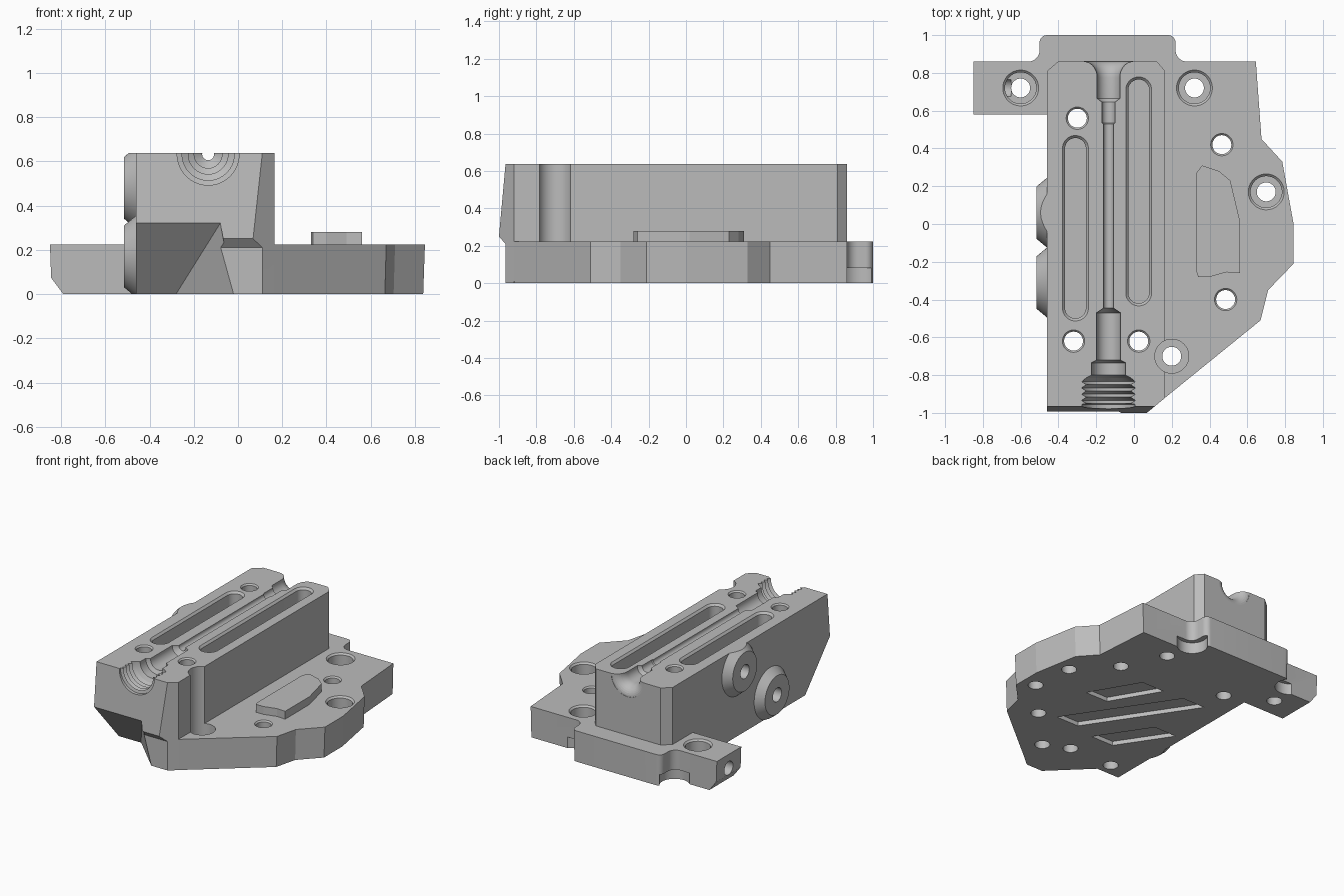
import bpy, bmesh
from math import sin, cos, pi, radians
from mathutils import Vector

if "Cube" in bpy.data.objects:
    bpy.data.objects.remove(bpy.data.objects["Cube"])

metal = bpy.data.materials.new("plain_grey")
metal.use_nodes = True
GREY = (0.5, 0.5, 0.5, 1)
metal.diffuse_color = GREY
metal.node_tree.nodes["Principled BSDF"].inputs["Base Color"].default_value = GREY


def finish(name, bm):
    bmesh.ops.recalc_face_normals(bm, faces=bm.faces)
    mesh = bpy.data.meshes.new(name)
    bm.to_mesh(mesh)
    bm.free()
    mesh.materials.append(metal)
    ob = bpy.data.objects.new(name, mesh)
    bpy.context.collection.objects.link(ob)
    return ob


def loft(name, rings):
    """Closed solid through rings of equal point count."""
    bm = bmesh.new()
    vs = [[bm.verts.new(p) for p in ring] for ring in rings]
    n = len(vs[0])
    bm.faces.new(vs[0])
    bm.faces.new(vs[-1])
    for a, b in zip(vs, vs[1:]):
        for i in range(n):
            j = (i + 1) % n
            bm.faces.new((a[i], a[j], b[j], b[i]))
    return finish(name, bm)


def prism(name, pts, z0, z1):
    return loft(name, [[(x, y, z) for x, y in pts] for z in (z0, z1)])


def arc(cx, cy, r, a0, a1, n=12):
    return [(cx + r * cos(radians(a0 + (a1 - a0) * i / n)),
             cy + r * sin(radians(a0 + (a1 - a0) * i / n))) for i in range(n + 1)]


def lathe(name, profile, loc, axis=(0, 0, 1), n=48):
    """Turned solid, profile is (radius, distance along axis)."""
    q = Vector((0, 0, 1)).rotation_difference(Vector(axis))
    angles = [2 * pi * (i + 0.5) / n for i in range(n)]
    return loft(name, [[Vector(loc) + q @ Vector((r * cos(a), r * sin(a), t)) for a in angles]
                       for r, t in profile])


def hull(name, pts):
    bm = bmesh.new()
    for p in pts:
        bm.verts.new(p)
    bmesh.ops.convex_hull(bm, input=bm.verts)
    return finish(name, bm)


def box(name, z0, z1):
    return prism(name, [(-2, -2), (2, -2), (2, 2), (-2, 2)], z0, z1)


def combine(tool, op="DIFFERENCE"):
    mod = body.modifiers.new("join", "BOOLEAN")
    mod.operation, mod.solver, mod.object = op, "EXACT", tool
    bpy.context.view_layer.objects.active = body
    bpy.ops.object.modifier_apply(modifier=mod.name)
    bpy.data.objects.remove(tool)


# Mounting plate with rear tab and side arm
outline = [(-0.85, 0.86), (-0.85, 0.58), (-0.45, 0.58), (-0.45, -0.96), (0.115, -0.96),
           (0.67, -0.51), (0.71, -0.35), (0.845, -0.21), (0.845, 0), (0.785, 0.33),
           (0.675, 0.45), (0.645, 0.86)]
outline += arc(0.28, 0.92, 0.06, -90, -180) + arc(0.18, 0.96, 0.04, 0, 90)
outline += arc(-0.46, 0.96, 0.04, 90, 180) + arc(-0.56, 0.92, 0.06, 0, -90)
body = loft("valve_body", [[(x * 0.99, y, -0.02) for x, y in outline],
                           [(x, y, 0.223) for x, y in outline]])

# Tall block with sloping front
def block_ring(z, front):
    d = front + 0.965
    return [(-0.46, front, z), (0.11 + 1.2 * d, front, z), (0.165, -0.92, z), (0.165, 0.81, z),
            (0.12, 0.862, z), (-0.4, 0.862, z), (-0.46, 0.81, z)]

combine(loft("block", [block_ring(-0.03, -0.965), block_ring(0.21, -0.965),
                       block_ring(0.25, -1.0), block_ring(0.66, -0.963)]), "UNION")

# Side bosses
bosses = [(0.06, 0.48), (-0.31, 0.17)]
for y, z in bosses:
    combine(lathe("side_boss", [(0.19, 0.1), (0.19, 0.06), (0.14, 0.0)][::-1],
                  (-0.515, y, z), (1, 0, 0)), "UNION")

# Raised pad
pad = [(0.33, 0.27), (0.36, 0.31), (0.45, 0.28), (0.51, 0.23), (0.56, 0.02), (0.56, -0.26),
       (0.49, -0.255), (0.4, -0.28), (0.34, -0.28), (0.33, -0.25)]
combine(prism("raised_pad", pad, 0.15, 0.28), "UNION")

# Trim flat top and bottom
combine(box("bottom_trim", -0.5, 0))
combine(box("top_trim", 0.637, 1))

# Undercut on the front corner
apex, heel, toe = (-0.08, -0.993, 0.32), (-0.28, -0.71, 0), (-0.02, -0.965, 0)
under = [apex, heel, toe, (-0.7, -0.993, 0.32), (-0.7, -0.71, 0)]
under += [(x, -1.3, z) for x, y, z in (apex, toe, under[3], under[4])]
under += [(x, y, -0.05) for x, y, z in under if z == 0]
combine(hull("front_undercut", under))

# Arm end chamfer, cross hole and tab reliefs
combine(loft("arm_chamfer", [[(-0.9, y, 0.147), (-0.9, y, -0.1), (-0.715, y, -0.1)]
                             for y in (0.5, 0.92)]))
combine(lathe("arm_cross_hole", [(0.05, -0.1), (0.05, 0.2)], (-0.85, 0.72, 0.12), (1, 0, 0)))
for x in (-0.56, 0.28):
    combine(lathe("tab_relief", [(0.1, -0.1), (0.1, 0.08)], (x, 0.93, 0)))

# Counterbored bolt holes
for x, y in [(-0.6, 0.72), (0.32, 0.72), (0.7, 0.17)]:
    combine(lathe("bolt_hole", [(0.05, -0.1), (0.05, 0.1), (0.083, 0.1), (0.083, 0.211),
                                (0.1, 0.228)], (x, y, 0)))
combine(lathe("corner_bolt_hole", [(0.05, -0.1), (0.05, 0.1), (0.09, 0.1), (0.09, 0.8)],
              (0.2, -0.7, 0)))

# Plain through holes
for x, y, top in [(0.465, 0.42, 0.223), (0.485, -0.4, 0.223), (-0.3, 0.56, 0.637),
                  (-0.32, -0.62, 0.637), (0.025, -0.62, 0.637)]:
    combine(lathe("through_hole", [(0.05, -0.1), (0.05, top - 0.01), (0.062, top + 0.003)],
                  (x, y, 0)))
combine(lathe("blind_hole", [(0.05, -0.1), (0.05, 0.1)], (0.735, -0.13, 0)))

# Long top pockets
for x, y0, y1 in [(-0.31, -0.515, 0.47), (0.025, -0.435, 0.78)]:
    rings = []
    for r, z in [(0.055, 0.5), (0.055, 0.622), (0.072, 0.641)]:
        ring = arc(x, y1 - 0.07, r, 0, 180, 24) + arc(x, y0 + 0.07, r, 180, 360, 24)
        rings.append([(px, py, z) for px, py in ring])
    combine(loft("top_pocket", rings))

# Stepped lengthwise bore with thread and rear flare
bore = [(0.14, -1.1), (0.14, -0.955)]
for i in range(4):
    t = -0.95 + i * 0.033
    bore += [(0.118, t), (0.142, t + 0.016)]
bore += [(0.118, -0.815), (0.09, -0.8), (0.09, -0.735), (0.063, -0.72), (0.063, -0.47),
         (0.027, -0.445), (0.027, 0.53), (0.035, 0.535), (0.035, 0.645), (0.06, 0.665)]
bore += [(0.13 - 0.07 * cos(radians(a)), 0.775 + 0.085 * sin(radians(a)))
         for a in range(0, 91, 10)] + [(0.14, 0.95)]
combine(lathe("main_bore", bore, (-0.135, 0, 0.632), (0, 1, 0)))

# Ports in the bosses
for y, z in bosses:
    combine(lathe("boss_port", [(0.05, -0.1), (0.05, 0.13)], (-0.515, y, z), (1, 0, 0)))

# Slanted recesses underneath
for x, y, lx, ly in [(0.23, 0.18, -0.1, 0.17), (0.03, 0, -0.24, 0.36), (-0.19, -0.23, -0.12, 0.18)]:
    w = 0.09
    combine(prism("under_recess", [(x - lx - w, y - ly), (x - lx + w, y - ly),
                                   (x + lx + w, y + ly), (x + lx - w, y + ly)], -0.1, 0.03))

# Smooth the round walls, keep corners crisp
body.select_set(True)
bpy.context.view_layer.objects.active = body
bpy.ops.object.shade_smooth_by_angle(angle=radians(9))
